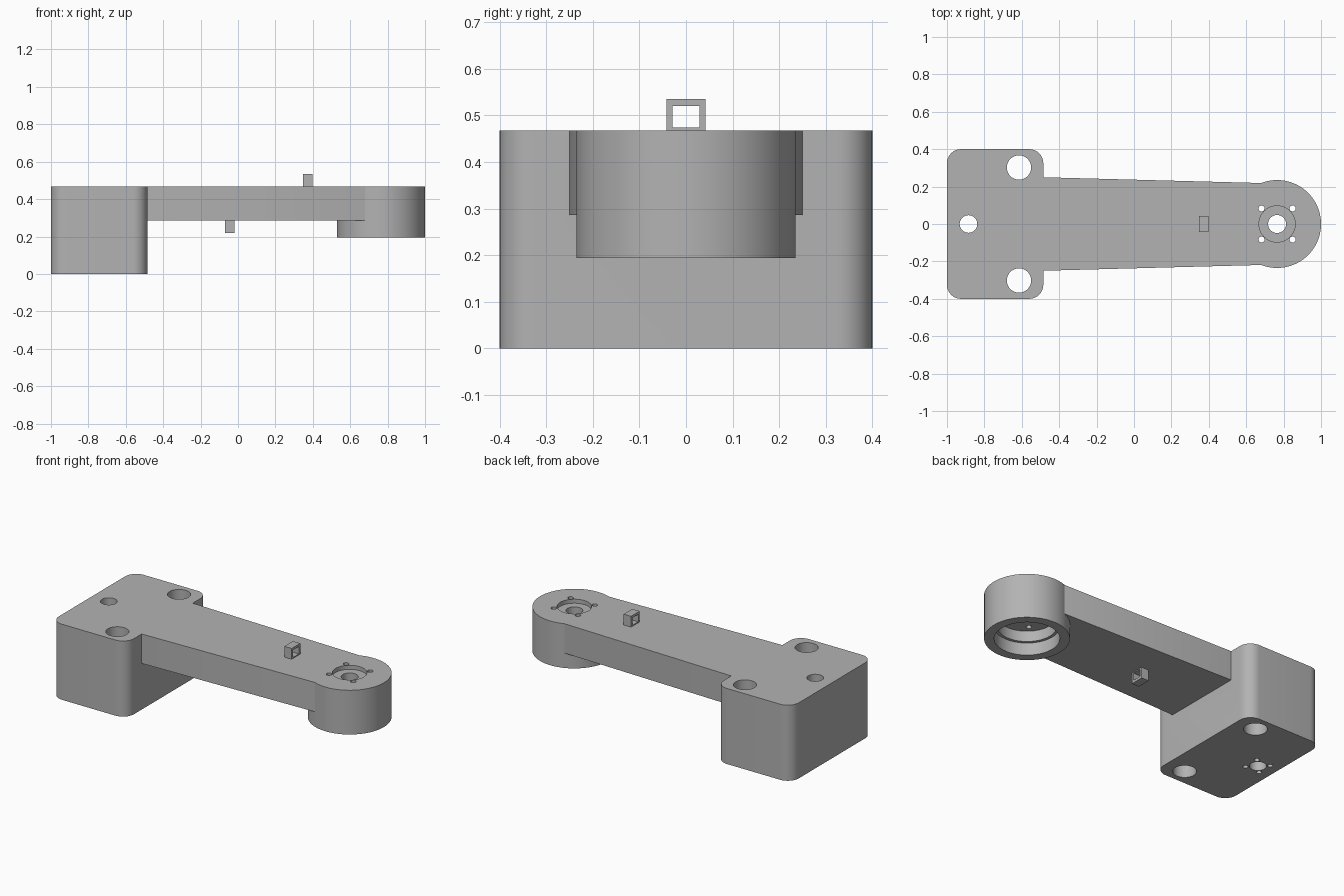
import bpy
import bmesh
from math import cos, sin, pi, radians

if "Cube" in bpy.data.objects:
    bpy.data.objects.remove(bpy.data.objects["Cube"])

GREY = (0.45, 0.45, 0.45, 1)
grey = bpy.data.materials.new("matte grey")
grey.use_nodes = True
grey.diffuse_color = GREY
grey.node_tree.nodes["Principled BSDF"].inputs["Base Color"].default_value = GREY

TOP = 0.468          # shared top plane
ARM_BOTTOM = 0.286
HUB_X, HUB_R = 0.765, 0.235


def prism(name, outline, z0, z1):
    """Extrude a flat outline between two heights."""
    bm = bmesh.new()
    base = bm.faces.new([bm.verts.new((x, y, z0)) for x, y in outline])
    new = bmesh.ops.extrude_face_region(bm, geom=[base])["geom"]
    verts = [v for v in new if isinstance(v, bmesh.types.BMVert)]
    bmesh.ops.translate(bm, verts=verts, vec=(0, 0, z1 - z0))
    bmesh.ops.recalc_face_normals(bm, faces=bm.faces)
    mesh = bpy.data.meshes.new(name)
    bm.to_mesh(mesh)
    bm.free()
    mesh.materials.append(grey)
    obj = bpy.data.objects.new(name, mesh)
    bpy.context.collection.objects.link(obj)
    return obj


def arc(x, y, r, start, end, n):
    return [(x + r * cos(radians(start + (end - start) * i / n)),
             y + r * sin(radians(start + (end - start) * i / n)))
            for i in range(n + 1)]


def circle(x, y, r, n=48):
    return arc(x, y, r, 0, 360, n)[:-1]


def rect(x0, x1, y):
    return [(x0, -y), (x1, -y), (x1, y), (x0, y)]


def combine(target, other, operation):
    """Apply a boolean and discard the helper."""
    other.hide_render = True
    mod = target.modifiers.new("combine", 'BOOLEAN')
    mod.operation = operation
    mod.solver = 'EXACT'
    mod.object = other
    bpy.context.view_layer.objects.active = target
    bpy.ops.object.modifier_apply(modifier=mod.name)
    bpy.data.objects.remove(other)


def drill(target, x, y, r, z0, z1, n=48):
    combine(target, prism("drill", circle(x, y, r, n), z0, z1), 'DIFFERENCE')


# Rounded mounting block
R = 0.075
X0, X1, Y = -1 + R, -0.485 - R, 0.4 - R
outline = (arc(X1, Y, R, 0, 90, 10) + arc(X0, Y, R, 90, 180, 10)
           + arc(X0, -Y, R, 180, 270, 10) + arc(X1, -Y, R, 270, 360, 10))
body = prism("arm_body", outline, 0, TOP)

# Tapered arm and round hub
taper = [(-0.53, -0.251), (0.68, -0.219), (0.76, -0.18),
         (0.76, 0.18), (0.68, 0.219), (-0.53, 0.251)]
combine(body, prism("arm", taper, ARM_BOTTOM, TOP), 'UNION')
combine(body, prism("hub", circle(HUB_X, 0, HUB_R, 96), 0.194, TOP), 'UNION')

# Block holes, with a small screw pattern underneath
for side in (-1, 1):
    drill(body, -0.615, side * 0.302, 0.065, -0.1, 0.6)
drill(body, -0.885, 0, 0.047, -0.1, 0.6)

# Hub bore: wide mouth, stepped cavity, shaft hole, top recess
drill(body, HUB_X, 0, 0.18, 0.1, 0.27, 64)
drill(body, HUB_X, 0, 0.163, 0.2, 0.335, 64)
drill(body, HUB_X, 0, 0.048, 0.3, 0.6)
drill(body, HUB_X, 0, 0.097, 0.443, 0.6)

# Screw holes on the diagonals of both shaft holes
for sx in (-1, 1):
    for sy in (-1, 1):
        drill(body, HUB_X + sx * 0.083, sy * 0.083, 0.016, 0.3, 0.6, 20)
        drill(body, -0.885 + sx * 0.048, sy * 0.048, 0.015, -0.1, 0.1, 20)

bpy.ops.object.select_all(action='DESELECT')
body.select_set(True)
bpy.context.view_layer.objects.active = body
bpy.ops.object.shade_smooth_by_angle(angle=radians(30))


# Cable loops above and below the arm
def cable_loop(name, x, z0, z1, w0, w1):
    loop = prism(name, rect(x - 0.025, x + 0.025, 0.042), z0, z1)
    window = prism("window", rect(x - 0.1, x + 0.1, 0.029), w0, w1)
    combine(loop, window, 'DIFFERENCE')


cable_loop("upper_cable_loop", 0.372, TOP, 0.535, 0.474, 0.52)
cable_loop("lower_cable_loop", -0.045, 0.219, ARM_BOTTOM, 0.234, 0.28)
